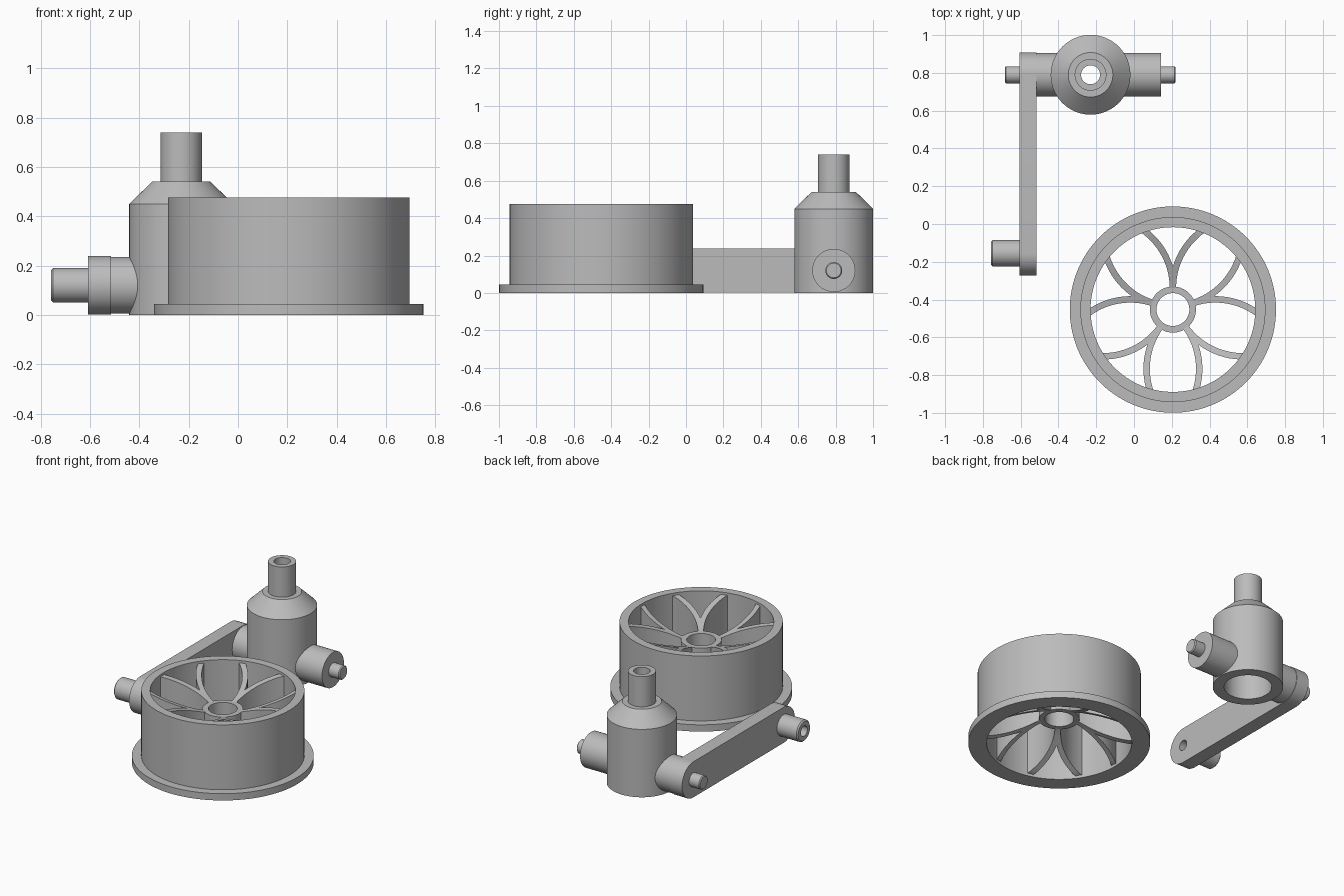
import bpy, bmesh, math
from mathutils import Matrix, Vector

if "Cube" in bpy.data.objects:
    bpy.data.objects.remove(bpy.data.objects["Cube"])

grey = bpy.data.materials.new("plain grey")
grey.use_nodes = True
grey.diffuse_color = (0.5, 0.5, 0.5, 1)
grey.node_tree.nodes["Principled BSDF"].inputs["Base Color"].default_value = (0.5, 0.5, 0.5, 1)

WHEEL = Vector((0.206, -0.453, 0))
TOWER = Vector((-0.23, 0.79, 0))
AXLE_Z = 0.12
PIN_Y = -0.155
ARM_X = (-0.607, -0.515)


def finish(obj):
    """Give an object its colour and smooth its round faces."""
    obj.data.materials.clear()
    obj.data.materials.append(grey)
    bpy.ops.object.select_all(action='DESELECT')
    obj.select_set(True)
    bpy.context.view_layer.objects.active = obj
    bpy.ops.object.shade_smooth_by_angle(angle=math.radians(30))
    return obj


def from_bmesh(name, bm):
    bmesh.ops.recalc_face_normals(bm, faces=bm.faces)
    mesh = bpy.data.meshes.new(name)
    bm.to_mesh(mesh)
    bm.free()
    obj = bpy.data.objects.new(name, mesh)
    bpy.context.collection.objects.link(obj)
    return finish(obj)


def lathe(name, profile, place, segments=64):
    """Turn a closed (radius, height) loop about z, then move it into place."""
    bm = bmesh.new()
    rings = []
    for k in range(segments):
        a = math.tau * k / segments
        rings.append([bm.verts.new((r * math.cos(a), r * math.sin(a), h)) for r, h in profile])
    n = len(profile)
    for k, ring in enumerate(rings):
        nxt = rings[(k + 1) % segments]
        for i in range(n):
            j = (i + 1) % n
            bm.faces.new((ring[i], nxt[i], nxt[j], ring[j]))
    bmesh.ops.remove_doubles(bm, verts=bm.verts, dist=1e-5)
    bm.transform(place)
    return from_bmesh(name, bm)


def along_x(x, y, sign=1):
    """Placement that turns the lathe axis to point along +x or -x."""
    return Matrix.Translation((x, y, AXLE_Z)) @ Matrix.Rotation(sign * math.pi / 2, 4, 'Y')


# Wheel: rim with a base flange, and a hub ring
at_wheel = Matrix.Translation(WHEEL)
RIM_IN, RIM_OUT, RIM_TOP = 0.436, 0.49, 0.475
HUB_IN, HUB_OUT, HUB_LOW, HUB_TOP = 0.087, 0.122, 0.165, 0.355
lathe("wheel_rim", [(RIM_IN, 0), (0.546, 0), (0.546, 0.045), (RIM_OUT, 0.045),
                    (RIM_OUT, RIM_TOP), (RIM_IN, RIM_TOP)], at_wheel, 128)
lathe("wheel_hub", [(HUB_IN, HUB_LOW), (HUB_OUT, HUB_LOW),
                    (HUB_OUT, HUB_TOP), (HUB_IN, HUB_TOP)], at_wheel)


def spoke(name, angle, side):
    """Curved spoke that leaves the hub radially and deepens towards the rim."""
    bend, half, steps = 0.375, 0.017, 14
    bm = bmesh.new()
    last = None
    for k in range(steps + 1):
        t = 0.96 * k / steps
        loop = []
        for off in (-half, half):
            x = 0.115 + (bend - off) * math.sin(t)
            y = side * (bend - (bend - off) * math.cos(t))
            f = min(max((math.hypot(x, y) - HUB_OUT) / (RIM_IN - HUB_OUT), 0), 1)
            low = HUB_LOW + (0.015 - HUB_LOW) * f
            top = HUB_TOP + (0.46 - HUB_TOP) * f
            pair = [bm.verts.new((x, y, z)) for z in (low, top)]
            loop += pair if off < 0 else pair[::-1]
        if last:
            for i in range(4):
                j = (i + 1) % 4
                bm.faces.new((last[i], last[j], loop[j], loop[i]))
        else:
            bm.faces.new(loop)
        last = loop
    bm.faces.new(last)
    bm.transform(at_wheel @ Matrix.Rotation(angle, 4, 'Z'))
    return from_bmesh(name, bm)


for k in range(5):
    for side, word in ((1, "left"), (-1, "right")):
        spoke(f"wheel_spoke_{word}_{k + 1}", math.pi / 2 + math.tau * k / 5, side)

# Tower: hollow body, sloped shoulder and narrow stem with a through hole
BORE = 0.143
lathe("tower_body", [(BORE, 0), (0.211, 0), (0.211, 0.45), (0.118, 0.54), (0.084, 0.54),
                     (0.084, 0.74), (0.05, 0.74), (0.05, 0.54), (BORE, 0.45)],
      Matrix.Translation(TOWER), 96)

# Side bosses with stub pins, starting inside the tower wall
for sign, word, boss_end, pin_end in ((1, "left", 0.373, 0.45), (-1, "right", 0.377, 0.454)):
    lathe(f"{word}_boss", [(0, 0.16), (0.115, 0.16), (0.115, boss_end), (0.045, boss_end),
                           (0.045, pin_end - 0.006), (0.039, pin_end), (0, pin_end)],
          along_x(TOWER.x, TOWER.y, sign))

# Crank arm: rounded bar with a hole at its free end
curve = bpy.data.curves.new("crank_arm", 'CURVE')
curve.dimensions = '2D'
curve.fill_mode = 'BOTH'
curve.extrude = (ARM_X[1] - ARM_X[0]) / 2


def add_loop(points):
    spline = curve.splines.new('POLY')
    spline.points.add(len(points) - 1)
    for p, (x, y) in zip(spline.points, points):
        p.co = (x, y, 0, 1)
    spline.use_cyclic_u = True


def arc(cx, radius, start, sweep, n):
    return [(cx + radius * math.cos(start + sweep * i / n),
             radius * math.sin(start + sweep * i / n)) for i in range(n + 1)]


R_ARM, R_HOLE = 0.118, 0.034
add_loop(arc(TOWER.y, R_ARM, -math.pi / 2, math.pi, 32) + arc(PIN_Y, R_ARM, math.pi / 2, math.pi, 32))
add_loop(arc(PIN_Y, R_HOLE, 0, math.tau, 48)[:-1])
temp = bpy.data.objects.new("crank_arm_outline", curve)
bpy.context.collection.objects.link(temp)
bpy.context.view_layer.update()
mesh = bpy.data.meshes.new_from_object(temp.evaluated_get(bpy.context.evaluated_depsgraph_get()))
bpy.data.objects.remove(temp)
# local x -> y, local y -> z, local z -> x
mesh.transform(Matrix.Translation((sum(ARM_X) / 2, 0, AXLE_Z))
               @ Matrix(((0, 0, 1, 0), (1, 0, 0, 0), (0, 1, 0, 0), (0, 0, 0, 1))))
arm = bpy.data.objects.new("crank_arm", mesh)
bpy.context.collection.objects.link(arm)
bm = bmesh.new()
bm.from_mesh(mesh)
bmesh.ops.remove_doubles(bm, verts=bm.verts, dist=1e-5)
bm.to_mesh(mesh)
bm.free()
finish(arm)

# Crank handle: hollow pin with a softened end
lathe("crank_pin", [(R_HOLE, -0.01), (0.07, -0.01), (0.07, 0.142), (0.062, 0.15), (R_HOLE, 0.15)],
      along_x(ARM_X[0], PIN_Y, -1))
